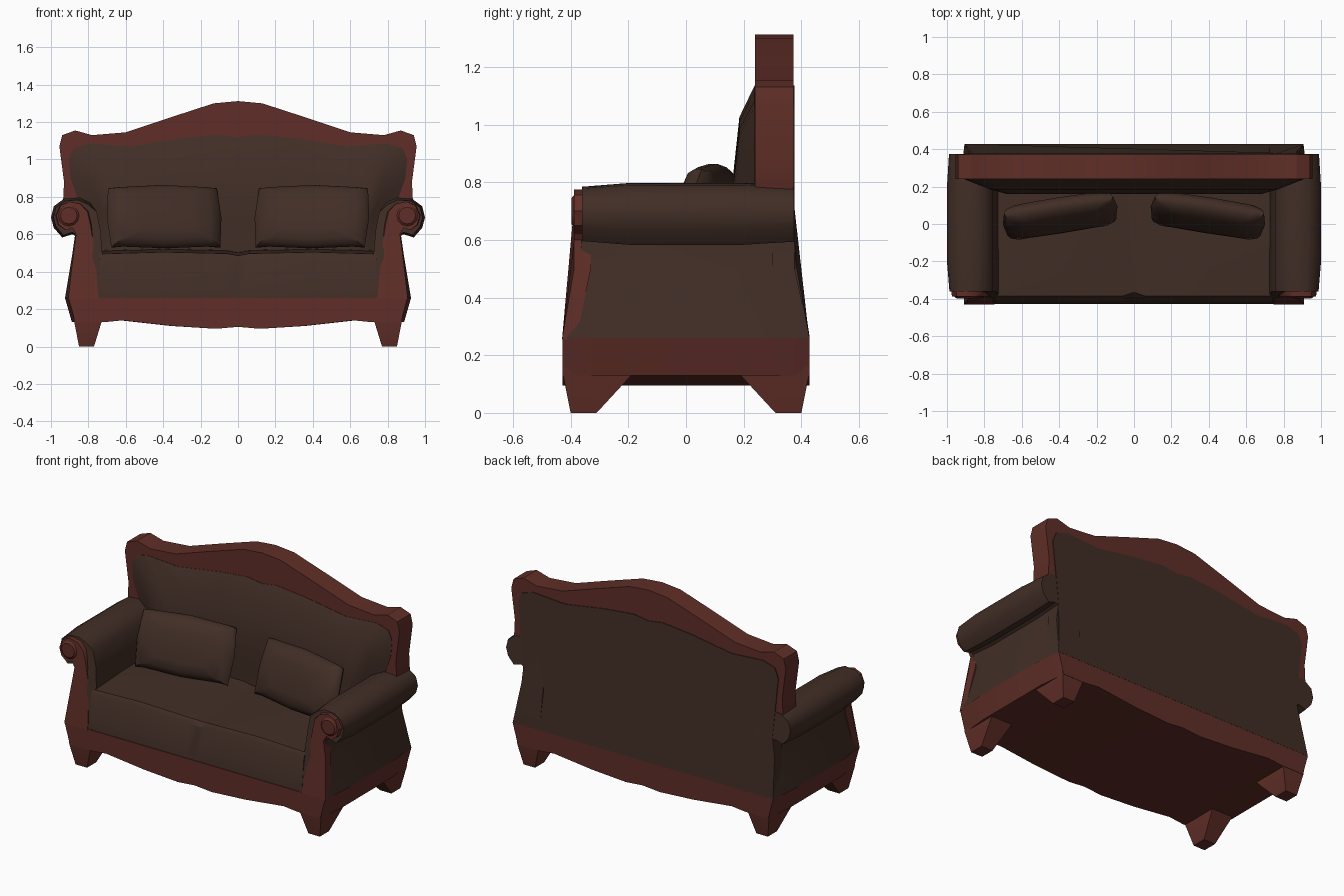
import bpy, bmesh, math
from mathutils import Matrix, Vector

if "Cube" in bpy.data.objects:
    bpy.data.objects.remove(bpy.data.objects["Cube"])


def material(name, rgb):
    m = bpy.data.materials.new(name)
    m.diffuse_color = (*rgb, 1)
    m.use_nodes = True
    m.node_tree.nodes["Principled BSDF"].inputs["Base Color"].default_value = m.diffuse_color
    return m


WOOD = material("red_wood", (0.115, 0.027, 0.020))
FABRIC = material("brown_fabric", (0.053, 0.027, 0.019))


def loft(name, rings, mat, mirror=False, angle=35):
    """Skin a list of equal-length point rings and cap both ends."""
    bm = bmesh.new()
    vs = [[bm.verts.new(p) for p in r] for r in rings]
    n = len(vs[0])
    for a, b in zip(vs, vs[1:]):
        for i in range(n):
            j = (i + 1) % n
            bm.faces.new((a[i], a[j], b[j], b[i]))
    bm.faces.new(vs[0][::-1])
    bm.faces.new(vs[-1])
    bmesh.ops.recalc_face_normals(bm, faces=bm.faces)
    me = bpy.data.meshes.new(name)
    bm.to_mesh(me)
    bm.free()
    me.materials.append(mat)
    ob = bpy.data.objects.new(name, me)
    bpy.context.collection.objects.link(ob)
    bpy.ops.object.select_all(action='DESELECT')
    ob.select_set(True)
    bpy.context.view_layer.objects.active = ob
    bpy.ops.object.shade_smooth_by_angle(angle=math.radians(angle))
    if mirror:
        mod = ob.modifiers.new("mirror", 'MIRROR')
        mod.use_mirror_merge = False
    return ob


def sym(half):
    """Complete a half outline (x, z) across x = 0."""
    return half + [(-x, z) for x, z in reversed(half) if x > 0]


def flare(z, amount, top=0.5):
    """Outward lean of the lower upholstery."""
    return amount * max(0, (top - z) / (top - 0.26))


# Wooden base with wavy apron
apron = sym([(0, .105), (.12, .095), (.36, .11), (.63, .14), (.73, .13),
             (.888, .13), (.925, .26)])
loft("base_apron", [[(x * s, y, z) for x, z in apron]
                    for y, s in ((-.428, .98), (-.25, 1), (.25, 1), (.428, .98))], WOOD)

# Four tapered corner legs
for sy, label in ((-1, "front"), (1, "back")):
    def rect(x0, x1, y0, y1, z):
        return [(x0, sy * y0, z), (x1, sy * y0, z), (x1, sy * y1, z), (x0, sy * y1, z)]
    loft(label + "_legs", [rect(.77, .85, .31, .40, 0), rect(.73, .875, .19, .426, .13),
                           rect(.73, .88, .19, .426, .16)], WOOD, mirror=True)

# Seat with a soft dip in the middle
seat = []
for x, dz, dy in ((-.74, 0, 0), (-.4, .01, 0), (-.06, .002, 0), (0, -.009, .02),
                  (.06, .002, 0), (.4, .01, 0), (.74, 0, 0)):
    seat.append([(x, -.424, .26), (x, -.402 + dy / 2, .47 + dz), (x, -.385 + dy, .495 + dz),
                 (x, -.1, .51 + dz), (x, .27, .515 + dz), (x, .27, .26)])
loft("seat", seat, FABRIC)

# Rolled arms with upholstered sides
arm = [(.72, .26), (.725, .5), (.737, .63), (.755, .72), (.79, .77), (.85, .797), (.93, .79),
       (.985, .75), (1.0, .69), (.985, .635), (.94, .583), (.885, .60), (.868, .59),
       (.885, .5), (.925, .26)]


def arm_ring(y, s, lean):
    ring = []
    for x, z in arm:
        yy = y + flare(z, lean, .55)
        if z > .57 and x > .78:
            x, z = .89 + (x - .89) * s, .69 + (z - .69) * s
        elif x > .8 and s < 1:
            x *= .98
        ring.append((x, yy, z))
    return ring


loft("arms", [arm_ring(-.36, .88, -.066), arm_ring(-.2, 1, 0),
              arm_ring(.2, 1, 0), arm_ring(.375, .9, .052)], FABRIC, mirror=True, angle=40)

# Wooden arm fronts ending in a scroll
front = [(.745, .255), (.765, .5), (.785, .66), (.80, .72), (.84, .762), (.90, .775),
         (.95, .755), (.975, .70), (.96, .65), (.92, .622), (.885, .635), (.864, .60),
         (.88, .5), (.908, .255)]
loft("arm_front_panels", [[(x, -.33 - flare(z, .05), z) for x, z in front],
                          [(x, -.378 - flare(z, .05), z) for x, z in front],
                          [(.9 + (x - .9) * .95, -.388 - flare(z, .041), z) if z > .55
                           else (x, -.388 - flare(z, .041), z) for x, z in front]],
     WOOD, mirror=True)
loft("arm_scroll_discs", [[(.905 + r * math.cos(a * math.pi / 6), y, .70 + r * math.sin(a * math.pi / 6))
                           for a in range(12)]
                          for y, r in ((-.36, .058), (-.388, .056), (-.397, .045))],
     WOOD, mirror=True)

# Carved wooden back frame
frame = sym([(0, 1.312), (.13, 1.30), (.37, 1.222), (.6, 1.145), (.78, 1.13), (.87, 1.155),
             (.94, 1.13), (.955, 1.07), (.93, .88), (.935, .78), (.87, .66), (.86, .45)])
loft("back_frame", [[(x, y, z) for x, z in frame] for y in (.24, .372)], WOOD)

# Padded backrest
crest = [(0, 1.12), (.1, 1.135), (.3, 1.115), (.58, 1.07), (.8, 1.085), (.88, 1.06), (.905, 1.0)]
pad = sym(crest + [(.895, .9), (.86, .8), (.82, .45)])
loft("backrest_pad", [[(x * sx, y, .45 + (z - .45) * sz) for x, z in pad]
                      for y, sx, sz in ((.26, 1, 1), (.238, 1, 1), (.185, .85, .84), (.16, .75, .5))],
     FABRIC)

# Upholstered rear panel flaring to the base
rear = sym(crest + [(.89, .85), (.865, .62), (.88, .5), (.905, .26)])
loft("rear_panel", [[(x, y + flare(z, .052), z) for x, z in rear] for y in (.30, .377)], FABRIC)

# Two leaning pillows
outline = [(-.295, -.17), (-.24, -.165), (0, -.175), (.24, -.165), (.295, -.17), (.31, 0),
           (.295, .165), (.24, .172), (0, .185), (-.24, .172), (-.295, .165), (-.31, 0)]
pose = (Matrix.Translation((.395, .045, .69)) @ Matrix.Rotation(math.radians(-9), 4, 'Z')
        @ Matrix.Rotation(math.radians(-20), 4, 'X'))
loft("pillows", [[pose @ Vector((x * s, t, z * s)) for x, z in outline]
                 for t, s in ((-.066, .5), (-.05, .8), (-.025, .95), (0, 1),
                              (.025, .95), (.05, .8), (.066, .5))], FABRIC, mirror=True, angle=50)
